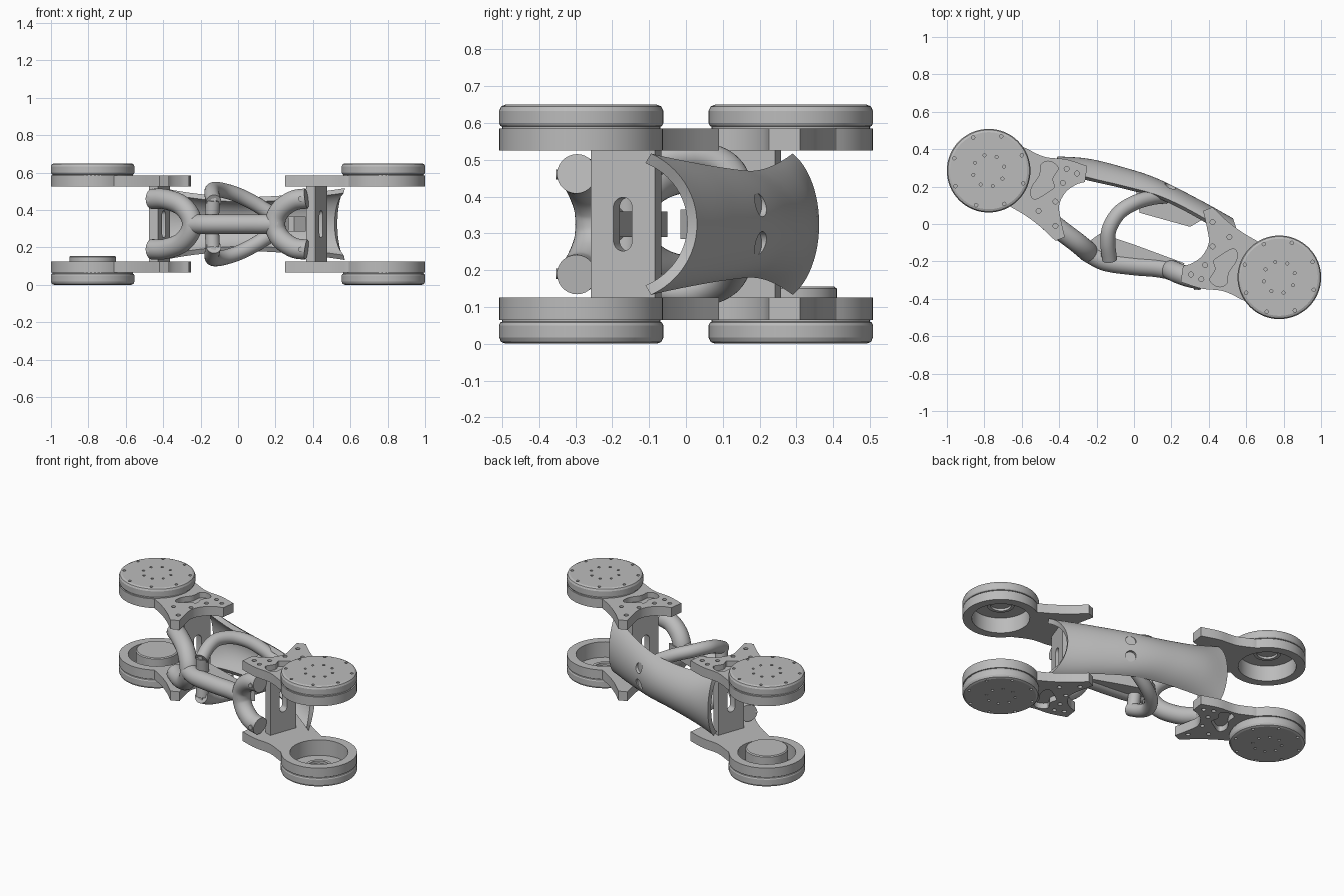
import bpy, bmesh
from math import sin, cos, radians, pi
from mathutils import Vector, Matrix

cube = bpy.data.objects.get("Cube")
if cube:
    bpy.data.objects.remove(cube, do_unlink=True)

grey = bpy.data.materials.new("light grey metal")
grey.use_nodes = True
grey.diffuse_color = (0.5, 0.5, 0.5, 1)
grey.node_tree.nodes["Principled BSDF"].inputs["Base Color"].default_value = (0.5, 0.5, 0.5, 1)

H = 0.65                      # overall height
MID = H / 2
HUB = Vector((0.777, -0.285, 0))
parts = []


def add(name, me):
    ob = bpy.data.objects.new(name, me)
    bpy.context.collection.objects.link(ob)
    me.materials.clear()
    me.materials.append(grey)
    parts.append(ob)
    return ob


def from_bm(name, bm):
    bmesh.ops.recalc_face_normals(bm, faces=bm.faces)
    me = bpy.data.meshes.new(name)
    bm.to_mesh(me)
    bm.free()
    return add(name, me)


def bake(ob):
    """Mesh of an object with its modifiers or bevel applied."""
    bpy.context.view_layer.update()
    dg = bpy.context.evaluated_depsgraph_get()
    return bpy.data.meshes.new_from_object(ob.evaluated_get(dg))


def drop(ob):
    parts.remove(ob)
    bpy.data.objects.remove(ob, do_unlink=True)


def smooth_path(pts, n=8):
    """Catmull-Rom points through a short list."""
    p = [Vector(q) for q in pts]
    p = [2 * p[0] - p[1]] + p + [2 * p[-1] - p[-2]]
    out = []
    for a, b, c, d in zip(p, p[1:], p[2:], p[3:]):
        for i in range(n):
            t = i / n
            out.append(0.5 * (2 * b + (c - a) * t + (2 * a - 5 * b + 4 * c - d) * t * t
                              + (3 * b - a - 3 * c + d) * t ** 3))
    return out + [p[-2]]


def extrude(name, outline, vec):
    bm = bmesh.new()
    f = bm.faces.new([bm.verts.new(p) for p in outline])
    top = bmesh.ops.extrude_face_region(bm, geom=[f])["geom"]
    bmesh.ops.translate(bm, vec=vec, verts=[v for v in top if isinstance(v, bmesh.types.BMVert)])
    return from_bm(name, bm)


def prism(name, outline, z0, z1):
    return extrude(name, [(p[0], p[1], z0) for p in outline], (0, 0, z1 - z0))


def lathe(name, profile, centre, n=64):
    bm = bmesh.new()
    vs = [bm.verts.new((r, 0, z)) for r, z in profile]
    es = [bm.edges.new(e) for e in zip(vs, vs[1:])]
    bmesh.ops.spin(bm, geom=vs + es, cent=(0, 0, 0), axis=(0, 0, 1), angle=2 * pi, steps=n)
    bmesh.ops.remove_doubles(bm, verts=bm.verts, dist=1e-5)
    bmesh.ops.translate(bm, vec=centre, verts=bm.verts)
    return from_bm(name, bm)


def pegs(name, items):
    """Cylinders: (centre, axis, radius, depth)."""
    bm = bmesh.new()
    for c, axis, r, d in items:
        m = Matrix.Translation(c) @ Vector(axis).to_track_quat('Z', 'Y').to_matrix().to_4x4()
        bmesh.ops.create_cone(bm, cap_ends=True, segments=32, radius1=r, radius2=r, depth=d, matrix=m)
    return from_bm(name, bm)


def cut(ob, *cutters):
    for c in cutters:
        c.hide_render = True
        mod = ob.modifiers.new("cut", 'BOOLEAN')
        mod.operation, mod.object, mod.solver = 'DIFFERENCE', c, 'EXACT'
    name, me = ob.name, bake(ob)
    for o in (ob,) + cutters:
        drop(o)
    me.name = name
    return add(name, me)


def tube(name, pts, r):
    cu = bpy.data.curves.new(name, 'CURVE')
    cu.dimensions, cu.bevel_depth, cu.bevel_resolution, cu.use_fill_caps = '3D', r, 12, True
    path = smooth_path(pts)
    sp = cu.splines.new('POLY')
    sp.points.add(len(path) - 1)
    for q, p in zip(sp.points, path):
        q.co = (*p, 1)
    ob = bpy.data.objects.new(name, cu)
    bpy.context.collection.objects.link(ob)
    me = bake(ob)
    bpy.data.objects.remove(ob)
    return add(name, me)


FLIP = Matrix.Translation((0, 0, H)) @ Matrix.Diagonal((1, 1, -1, 1))
TURN = Matrix.Rotation(pi, 4, 'Z')


def copy(ob, name, m):
    me = ob.data.copy()
    me.transform(m)
    if m.determinant() < 0:
        me.flip_normals()
    return add(name, me)


# Hub cap: rounded disc, open on the inner side
cap = lathe("hub_cap", [(0, .65), (.206, .65), (.218, .645), (.2235, .633), (.2235, .6), (.22, .592),
                        (.215, .59), (.215, .58), (.17, .58), (.17, .625), (.08, .625),
                        (.08, .61), (.06, .61), (.06, .625), (0, .625)], HUB)
ring = [(HUB + Vector((r * cos(a), r * sin(a), .65)), (0, 0, 1), s, .02)
        for r, s, off in ((.196, .009, 25), (.085, .008, 15))
        for a in [radians(off + 45 * k) for k in range(8)]]
cap = cut(cap, pegs("cap_holes", ring))

# Arm plate: round at the hub, notched at the inner end
arc = [HUB + .223 * Vector((cos(a), sin(a), 0)) for a in [radians(-146 + 267 * i / 48) for i in range(49)]]
upper = smooth_path([(.66, -.092, 0), (.58, -.045, 0), (.5, .015, 0), (.42, .09, 0)])
notch = smooth_path([(.37, .07, 0), (.39, -.02, 0), (.4, -.1, 0), (.365, -.17, 0), (.31, -.21, 0), (.262, -.225, 0)])
lower = smooth_path([(.25, -.31, 0), (.36, -.345, 0), (.48, -.36, 0), (.592, -.412, 0)])
plate = prism("arm_plate", arc + upper[1:] + notch + lower[:-1], .525, .585)
bore = pegs("bore", [(HUB + Vector((0, 0, .55)), (0, 0, 1), .17, .2)])
loop = smooth_path([(.43, -.19, 0), (.52, -.135, 0), (.55, -.15, 0), (.545, -.2, 0), (.505, -.26, 0),
                    (.495, -.32, 0), (.45, -.335, 0), (.405, -.3, 0), (.435, -.245, 0), (.425, -.2, 0)], 4)
pocket = prism("pocket", loop, .55, .62)
spots = [(.42, .01), (.42, -.12), (.51, -.07), (.38, -.22), (.305, -.27), (.36, -.295)]
screws = pegs("plate_holes", [((x, y, .585), (0, 0, 1), .013, .05) for x, y in spots])
plate = cut(plate, bore, pocket, screws)

# Upright bracket with a slot between the two plates
along = Vector((.94, -.34, 0))
side = Vector((.34, .94, 0))
base = Vector((.42, -.163, 0))
wall = prism("upright_bracket", [base + along * u + side * v for u, v in
                                 ((-.025, -.093), (.025, -.093), (.025, .093), (-.025, .093))], .125, .525)
slot = []
for k in range(24):
    a = 2 * pi * (k + .5) / 24
    slot.append(base - along * .1 + side * .027 * cos(a)
                + Vector((0, 0, MID + .027 * sin(a) + (.046 if sin(a) > 0 else -.046))))
wall = cut(wall, extrude("slot", slot, along * .2))
copy(wall, "upright_bracket_right", TURN)

for ob in (cap, plate):
    copy(ob, ob.name + "_lower", FLIP)
    copy(ob, ob.name + "_right", TURN)
    copy(ob, ob.name + "_right_lower", TURN @ FLIP)

# Drive boss in the lower right hub
lathe("drive_boss", [(0, .155), (.118, .155), (.125, .15), (.125, .02), (0, .02)], -HUB)

# Curved back shell, waisted in the middle and bowed outwards
spine = smooth_path([(-.41, .362, 0), (-.25, .35, 0), (-.08, .31, 0), (.12, .245, 0), (.35, .13, 0), (.53, .03, 0)])
edge = smooth_path([(-.4, .29, 0), (-.23, .245, 0), (-.04, .2, 0), (.15, .145, 0), (.36, .04, 0), (.57, -.095, 0)])
bm = bmesh.new()
rows, M, A = [], 24, radians(65)
for i, (s, e) in enumerate(zip(spine, edge)):
    h = .145 + .047 * abs(2 * i / (len(spine) - 1) - 1) ** 1.8
    row = []
    for j in range(M + 1):
        a = A * (2 * j / M - 1)
        w = (cos(a) - cos(A)) / (1 - cos(A))
        p = e.lerp(s, w)
        row.append(bm.verts.new((p.x, p.y, MID + h * sin(a) / sin(A))))
    rows.append(row)
for r, q in zip(rows, rows[1:]):
    for j in range(M):
        bm.faces.new((r[j], q[j], q[j + 1], r[j + 1]))
bmesh.ops.recalc_face_normals(bm, faces=bm.faces)
if sum(f.normal.y for f in bm.faces) < 0:
    bmesh.ops.reverse_faces(bm, faces=bm.faces)
me = bpy.data.meshes.new("back_shell")
bm.to_mesh(me)
bm.free()
shell = add("back_shell", me)
solid = shell.modifiers.new("thickness", 'SOLIDIFY')
solid.thickness, solid.offset = .03, -1
cut(shell, pegs("shell_holes", [((.2, .215, MID + d), (.42, .9, 0), .032, .05) for d in (-.052, .052)]))

# Stiffening rib inside the shell
prism("shell_rib", [(.0, .24), (.03, .06), (.3, -.015), (.36, .02), (.36, .1), (.2, .18)], .285, .365)

# Front strut: central tube with a web, forked at both ends
tube("front_strut", [(-.25, -.15, MID), (-.15, -.2, MID), (0, -.222, MID), (.12, -.232, MID), (.22, -.25, MID)], .052)
prism("strut_web", [(-.25, -.1), (-.18, -.05), (0, -.11), (.27, -.21), (.22, -.25), (0, -.22), (-.15, -.2),
                    (-.25, -.15)], .29, .36)
right_half = [(-.46, .02, .135), (-.39, -.035, .133), (-.31, -.095, .105), (-.262, -.135, .055)]
left_half = [(.365, -.297, .137), (.3, -.285, .127), (.24, -.265, .09), (.207, -.25, .045)]
for name, half, mid in (("right_fork", right_half, (-.245, -.15, 0)), ("left_fork", left_half, (.198, -.247, 0))):
    pts = half + [mid] + [(x, y, -z) for x, y, z in reversed(half)]
    tube(name, [(x, y, MID + z) for x, y, z in pts], .054)

# Looped braces from the strut to the inside of the shell, with screw heads
brace = [(-.13, -.19, .12), (-.14, -.1, .165), (-.13, -.02, .185), (-.08, .06, .18),
         (0, .112, .155), (.09, .14, .11), (.17, .15, .06)]
for s, word in ((1, "upper"), (-1, "lower")):
    tube("brace_" + word, [(x, y, MID + s * z) for x, y, z in brace], .04)
    pegs("tube_screws_" + word, [((-.48, -.025, MID + s * .135), (-.6, -.8, 0), .014, .012),
                                 ((.335, -.347, MID + s * .135), (0, -1, 0), .014, .012),
                                 ((-.13, -.193, MID + s * .13), (0, -1, 0), .014, .012)])
tube("brace_foot", [(-.135, -.17, MID - .125), (-.14, -.16, MID), (-.135, -.17, MID + .125)], .038)

# Smooth shading with crisp edges
bpy.ops.object.select_all(action='DESELECT')
for ob in parts:
    ob.select_set(True)
bpy.context.view_layer.objects.active = parts[0]
bpy.ops.object.shade_smooth_by_angle(angle=radians(18))
